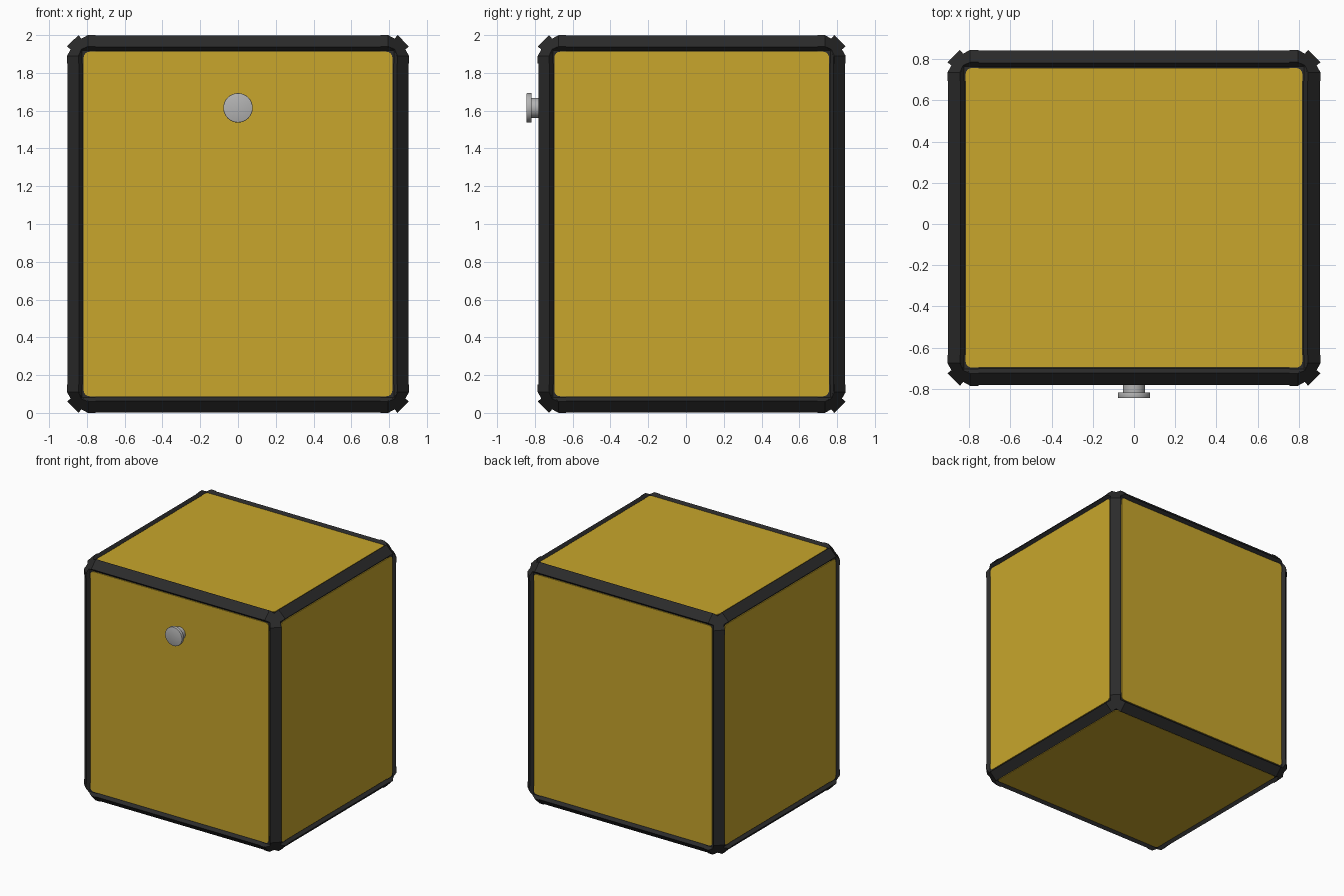
import bpy
import bmesh
from math import radians
from itertools import product
from mathutils import Vector, Matrix

if "Cube" in bpy.data.objects:
    bpy.data.objects.remove(bpy.data.objects["Cube"])

HALF = Vector((0.905, 0.815, 1.0))     # half size of the case
CENTRE = Vector((0, 0.03, 1.0))
CHAMFER, LIP, RECESS = 0.06, 0.028, 0.025
ARM, CUT = 0.15, 0.17                  # corner cap arm length, corner truncation


def material(name, rgb):
    m = bpy.data.materials.new(name)
    m.use_nodes = True
    m.diffuse_color = (*rgb, 1)
    bsdf = m.node_tree.nodes["Principled BSDF"]
    bsdf.inputs["Base Color"].default_value = (*rgb, 1)
    bsdf.inputs["Roughness"].default_value = 0.6
    return m


BLACK = material("black plastic", (0.024, 0.024, 0.024))
YELLOW = material("mustard yellow", (0.578, 0.381, 0.025))
GREY = material("grey metal", (0.45, 0.45, 0.45))


def finish(bm, name, mat, matrix):
    bmesh.ops.recalc_face_normals(bm, faces=bm.faces)
    mesh = bpy.data.meshes.new(name)
    bm.to_mesh(mesh)
    bm.free()
    mesh.materials.append(mat)
    ob = bpy.data.objects.new(name, mesh)
    ob.matrix_world = matrix
    bpy.context.collection.objects.link(ob)
    return ob


def slice_off(bm, point, normal, fill=False):
    """Remove everything on the normal's side of a plane."""
    geom = bm.verts[:] + bm.edges[:] + bm.faces[:]
    cut = bmesh.ops.bisect_plane(bm, geom=geom, dist=1e-6, plane_co=point,
                                 plane_no=normal, clear_outer=True)["geom_cut"]
    if fill:
        edges = [e for e in cut if isinstance(e, bmesh.types.BMEdge)]
        bmesh.ops.edgeloop_fill(bm, edges=edges)


def chamfered_shell(half):
    """Chamfered box whose six faces sink inside a sloped lip."""
    bm = bmesh.new()
    bmesh.ops.create_cube(bm, size=2)
    bmesh.ops.scale(bm, vec=half, verts=bm.verts)
    bmesh.ops.bevel(bm, geom=bm.edges[:], offset=CHAMFER, segments=1,
                    affect='EDGES', profile=0.5)
    bm.normal_update()
    sides = [f for f in bm.faces if max(abs(c) for c in f.normal) > 0.99]
    bmesh.ops.inset_individual(bm, faces=sides, thickness=LIP, depth=-RECESS)
    for s in product((-1, 1), repeat=3):
        sign = Vector(s)
        slice_off(bm, (half - Vector((CUT / 3,) * 3)) * sign, sign.normalized(), True)
    return bm


# Edge rails, a hair lower than the corner caps
place = Matrix.Translation(CENTRE)
finish(chamfered_shell(HALF - Vector((0.003,) * 3)), "edge_rails", BLACK, place)

# Eight corner caps
for s in product((-1, 1), repeat=3):
    bm = chamfered_shell(HALF)
    for axis in range(3):
        point, normal = Vector(), Vector()
        point[axis] = s[axis] * (HALF[axis] - ARM)
        normal[axis] = -s[axis]
        slice_off(bm, point, normal)
    label = "_".join(("left" if s[0] > 0 else "right",
                      "back" if s[1] > 0 else "front",
                      "top" if s[2] > 0 else "bottom"))
    finish(bm, "corner_cap_" + label, BLACK, place)


# Six side panels with rounded corners
def panel(name, axis, sign):
    u, v = (axis + 1) % 3, (axis + 2) % 3
    inset = CHAMFER + LIP
    bm = bmesh.new()
    bmesh.ops.create_cube(bm, size=1)
    size = Vector()
    size[u], size[v] = 2 * (HALF[u] - inset), 2 * (HALF[v] - inset)
    size[axis] = 0.009
    bmesh.ops.scale(bm, vec=size, verts=bm.verts)
    posts = [e for e in bm.edges
             if abs((e.verts[0].co - e.verts[1].co)[axis]) > 0.005]
    bmesh.ops.bevel(bm, geom=posts, offset=0.03, segments=4,
                    affect='EDGES', profile=0.5)
    offset = Vector()
    offset[axis] = sign * (HALF[axis] - RECESS)
    finish(bm, name, YELLOW, Matrix.Translation(CENTRE + offset))


for name, axis, sign in (("left", 0, 1), ("right", 0, -1), ("back", 1, 1),
                         ("front", 1, -1), ("top", 2, 1), ("bottom", 2, -1)):
    panel(name + "_panel", axis, sign)


# Door knob: stem and bevelled cap
def disc(name, radius, y_front, y_back, bevel=0):
    bm = bmesh.new()
    bmesh.ops.create_cone(bm, cap_ends=True, segments=32, radius1=radius,
                          radius2=radius, depth=y_back - y_front)
    if bevel:
        rims = [e for e in bm.edges
                if abs(e.verts[0].co.z - e.verts[1].co.z) < 1e-5]
        bmesh.ops.bevel(bm, geom=rims, offset=bevel, segments=2,
                        affect='EDGES', profile=0.5)
    turn = Matrix.Rotation(radians(90), 4, 'X')
    ob = finish(bm, name, GREY,
                Matrix.Translation((0, (y_front + y_back) / 2, 1.615)) @ turn)
    bpy.ops.object.select_all(action='DESELECT')
    ob.select_set(True)
    bpy.context.view_layer.objects.active = ob
    bpy.ops.object.shade_smooth_by_angle(angle=radians(35))


disc("knob_stem", 0.053, -0.82, -0.75)
disc("knob_cap", 0.078, -0.845, -0.817, bevel=0.004)
